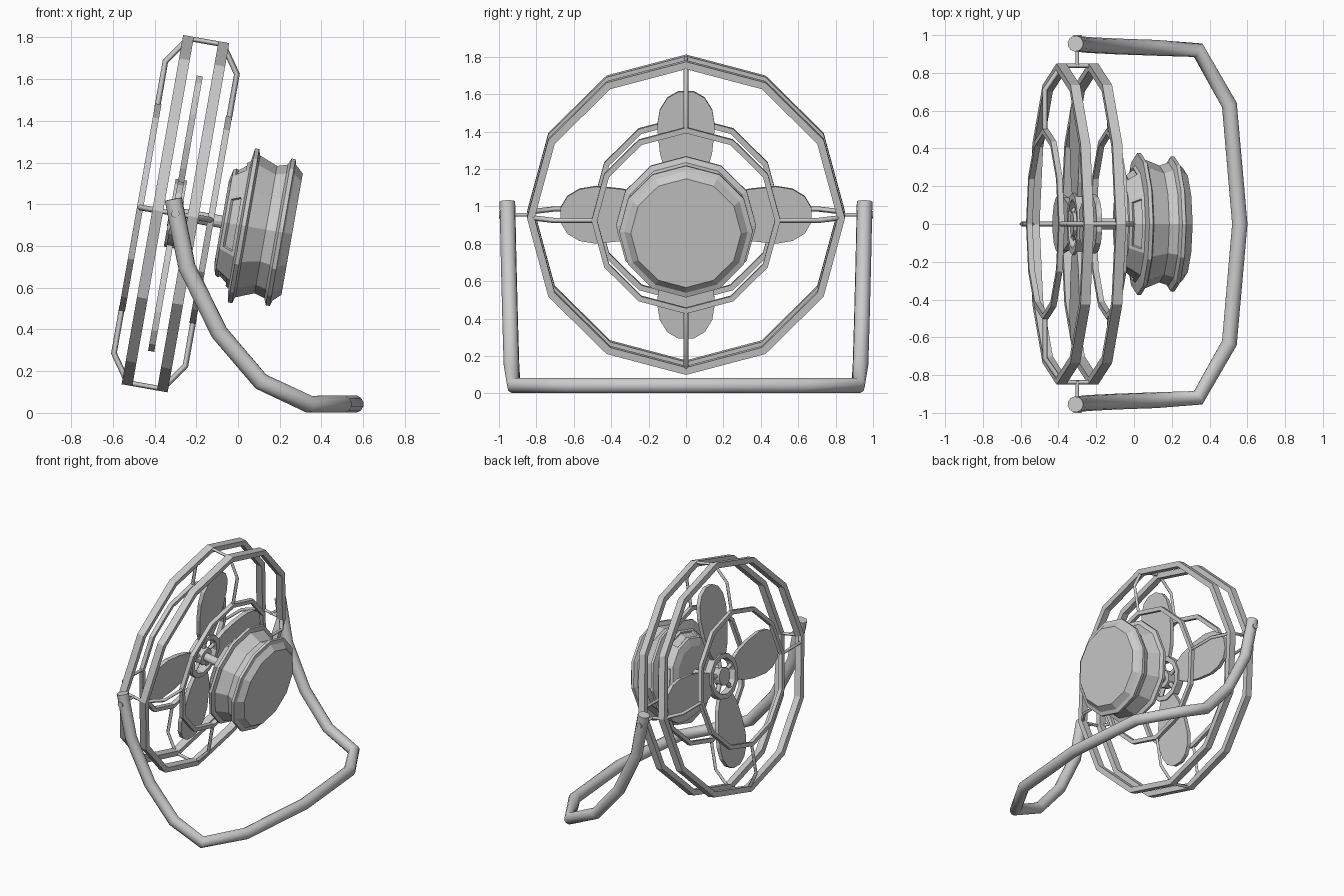
import bpy, bmesh
from math import sin, cos, pi, radians
from mathutils import Matrix, Vector

if "Cube" in bpy.data.objects:
    bpy.data.objects.remove(bpy.data.objects["Cube"])

# Fan frame: local X = "up" in the fan plane, local Z = axis towards the motor
T = radians(10)
FAN = Matrix(((sin(T), 0, cos(T), -0.30),
              (0, -1, 0, 0),
              (cos(T), 0, -sin(T), 0.955),
              (0, 0, 0, 1)))


def finish(name, bm, matrix=FAN):
    bmesh.ops.remove_doubles(bm, verts=bm.verts, dist=1e-5)
    bmesh.ops.recalc_face_normals(bm, faces=bm.faces)
    bm.transform(matrix)
    me = bpy.data.meshes.new(name)
    bm.to_mesh(me)
    bm.free()
    ob = bpy.data.objects.new(name, me)
    bpy.context.collection.objects.link(ob)
    return ob


def lathe(profile, closed=False, n=12):
    """Turn (radius, axial) points around local Z."""
    bm = bmesh.new()
    rows = [[bm.verts.new((r * cos(2 * pi * i / n), r * sin(2 * pi * i / n), a))
             for r, a in profile] for i in range(n)]
    m = len(profile)
    for i in range(n):
        p, q = rows[i], rows[(i + 1) % n]
        for j in range(m if closed else m - 1):
            k = (j + 1) % m
            bm.faces.new((p[j], p[k], q[k], q[j]))
    if not closed:
        bm.faces.new([r[0] for r in rows])
        bm.faces.new([r[-1] for r in rows])
    return bm


def ring(name, r0, r1, a, w):
    return finish(name, lathe([(r0, a - w / 2), (r1, a - w / 2),
                               (r1, a + w / 2), (r0, a + w / 2)], True))


def tube(name, pts, radius, res, matrix=Matrix()):
    cu = bpy.data.curves.new(name, 'CURVE')
    cu.dimensions = '3D'
    cu.bevel_depth = radius
    cu.bevel_resolution = res
    cu.use_fill_caps = True
    sp = cu.splines.new('POLY')
    sp.points.add(len(pts) - 1)
    for p, c in zip(sp.points, pts):
        p.co = (*(matrix @ Vector(c)), 1)
    ob = bpy.data.objects.new(name, cu)
    bpy.context.collection.objects.link(ob)
    return ob


# Cage: two heavy outer rings and two light guard rings
for side, s in (("front", -1), ("rear", 1)):
    ring(side + "_outer_ring", 0.81, 0.85, s * 0.086, 0.052)
    ring(side + "_guard_ring", 0.475, 0.505, s * 0.172, 0.03)

# Cage wires and bridges at four directions
for k in range(4):
    M = FAN @ Matrix.Rotation(k * pi / 2, 4, 'Z')
    for side, s in (("front", -1), ("rear", 1)):
        tube(f"{side}_guard_wire_{k}",
             [(0.83, 0, s * 0.09), (0.71, 0, s * 0.174), (0.485, 0, s * 0.174)], 0.014, 0, M)
    tube(f"ring_bridge_{k}", [(0.838, 0, -0.09), (0.838, 0, 0.09)], 0.012, 0, M)

# Blades
half = [(0.14, 0.07), (0.22, 0.11), (0.34, 0.14), (0.48, 0.155), (0.57, 0.14),
        (0.635, 0.10), (0.67, 0.04)]
outline = half + [(r, -w) for r, w in reversed(half)]
for k in range(4):
    bm = bmesh.new()
    f = bm.faces.new([bm.verts.new((r, w, -0.015)) for r, w in outline])
    ext = bmesh.ops.extrude_face_region(bm, geom=[f])
    bmesh.ops.translate(bm, vec=(0, 0, 0.03),
                        verts=[v for v in ext["geom"] if isinstance(v, bmesh.types.BMVert)])
    finish(f"blade_{k}", bm, FAN @ Matrix.Rotation(k * pi / 2, 4, 'Z'))

# Hub wheel and motor shaft
ring("hub_rim", 0.13, 0.165, 0, 0.055)
finish("hub_centre", lathe([(0.065, -0.03), (0.065, 0.03)]))
for k in range(5):
    M = FAN @ Matrix.Rotation(k * 2 * pi / 5, 4, 'Z')
    tube(f"hub_spoke_{k}", [(0.05, 0, 0), (0.14, 0, 0)], 0.018, 0, M)
finish("motor_shaft", lathe([(0.03, 0), (0.03, 0.25)]))

# Motor housing with two flanges and four vent panels
bm = lathe([(0.20, 0.225), (0.255, 0.237), (0.31, 0.312), (0.375, 0.322), (0.375, 0.342),
            (0.345, 0.352), (0.31, 0.44), (0.325, 0.49), (0.357, 0.502),
            (0.357, 0.522), (0.33, 0.53), (0.295, 0.568)])
bmesh.ops.recalc_face_normals(bm, faces=bm.faces)
faces = list(bm.faces)
pairs = [[faces[((3 * k + d) % 12) * 11 + 1] for d in (-1, 0)] for k in range(4)]
for pair in pairs:
    bmesh.ops.inset_region(bm, faces=pair, thickness=0.018, use_even_offset=True)
    bmesh.ops.inset_region(bm, faces=pair, thickness=0.004, depth=-0.012)
finish("motor_housing", bm)

# Stand: one bent tube, mirrored about y = 0
path = [(-0.31, 0.955, 1.025), (-0.245, 0.948, 0.70), (-0.09, 0.94, 0.385),
        (0.11, 0.933, 0.15), (0.34, 0.92, 0.042), (0.505, 0.63, 0.042), (0.56, 0, 0.042)]
tube("stand", path + [(x, -y, z) for x, y, z in reversed(path[:-1])], 0.042, 4)

# Pivot pins and bolt heads
for side, s in (("right", -1), ("left", 1)):
    tube(f"{side}_pivot_pin", [(-0.30, s * 0.83, 0.955), (-0.30, s * 0.99, 0.955)], 0.01, 2)
    tube(f"{side}_pivot_bolt", [(-0.30, s * 0.95, 0.955), (-0.30, s * 1.0, 0.955)], 0.021, 2)
